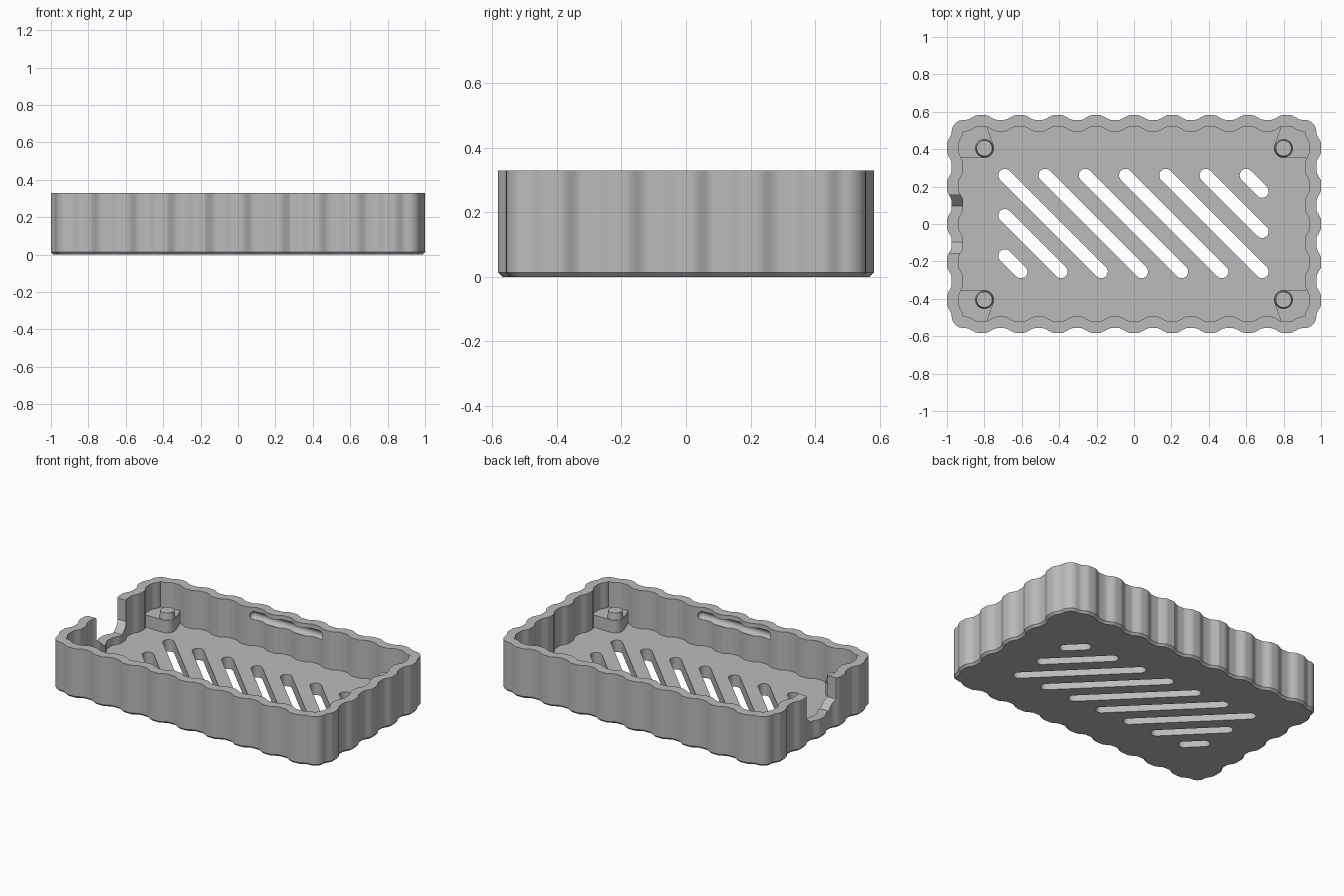
import bpy, bmesh, math
from mathutils import Vector, Matrix

old = bpy.data.objects.get("Cube")
if old:
    bpy.data.objects.remove(old, do_unlink=True)

HX, HY, R = 0.975, 0.557, 0.065      # wall outline at the wave troughs
PERIOD, WAVE = 0.2037, 0.0125
WALL, FLOOR, TOP = 0.062, 0.078, 0.33

grey = bpy.data.materials.new("plain_grey")
grey.use_nodes = True
grey.diffuse_color = (0.5, 0.5, 0.5, 1)
grey.node_tree.nodes["Principled BSDF"].inputs["Base Color"].default_value = (0.5, 0.5, 0.5, 1)


def make(name, bm):
    bmesh.ops.recalc_face_normals(bm, faces=bm.faces)
    mesh = bpy.data.meshes.new(name)
    bm.to_mesh(mesh)
    bm.free()
    mesh.materials.append(grey)
    obj = bpy.data.objects.new(name, mesh)
    bpy.context.collection.objects.link(obj)
    return obj


def activate(obj):
    bpy.ops.object.select_all(action='DESELECT')
    obj.select_set(True)
    bpy.context.view_layer.objects.active = obj


def ripple(t):
    c = 1.5 * math.cos(2 * math.pi * t / PERIOD)
    return WAVE * (1 + max(-1, min(1, c)))


def outline(inset):
    """Rippled rounded rectangle, anticlockwise, moved inwards by inset."""
    pts = []
    sx, sy, r = HX - R, HY - R, max(R - inset, 0.003)
    sides = [(sx, sy, 144), (sy, sx, 80), (sx, sy, 144), (sy, sx, 80)]
    for k, (along, across, n) in enumerate(sides):
        rot = Matrix.Rotation(k * math.pi / 2, 2)
        for i in range(n + 1):
            t = -along + 2 * along * i / n
            pts.append(rot @ Vector((t, -(across + R - inset + ripple(t)))))
        for i in range(1, 8):
            a = -math.pi / 2 + math.pi / 2 * i / 8
            pts.append(rot @ Vector((along + r * math.cos(a), -across + r * math.sin(a))))
    return pts


def prism(name, pts, axis_from, axis_to):
    """Extrude a closed list of points into a solid."""
    bm = bmesh.new()
    a = [bm.verts.new(Vector(p) + Vector(axis_from)) for p in pts]
    b = [bm.verts.new(Vector(p) + Vector(axis_to)) for p in pts]
    bm.faces.new(a)
    bm.faces.new(b)
    for i in range(len(a)):
        j = (i + 1) % len(a)
        bm.faces.new((a[i], a[j], b[j], b[i]))
    return make(name, bm)


def cut(target, cutter):
    cutter.hide_render = True
    activate(target)
    mod = target.modifiers.new("cut", 'BOOLEAN')
    mod.operation = 'DIFFERENCE'
    mod.solver = 'EXACT'
    mod.object = cutter
    bpy.ops.object.modifier_apply(modifier=mod.name)
    bpy.data.objects.remove(cutter, do_unlink=True)


# Tray shell: chamfered foot, rippled wall, flat rim and floor
bm = bmesh.new()
loops = []
for inset, z in ((0.014, 0), (0, 0.014), (0, TOP), (WALL, TOP), (WALL, FLOOR)):
    loops.append([bm.verts.new((p.x, p.y, z)) for p in outline(inset)])
for lo, hi in zip(loops, loops[1:]):
    for i in range(len(lo)):
        j = (i + 1) % len(lo)
        bm.faces.new((lo[i], lo[j], hi[j], hi[i]))
bm.faces.new(loops[0][::-1])
bm.faces.new(loops[-1])
tray = make("tray_shell", bm)

# Diagonal vent slots, clipped to a rectangle
X0, X1, Y0, Y1, SLOT = -0.69, 0.685, -0.255, 0.26, 0.035
for k in range(9):
    c = -0.86 + 0.215 * k
    xa = max(X0, c - Y1)
    xb = min(X1, c - Y0)
    pts = []
    for x, start in ((xa, 45), (xb, 225)):
        for i in range(13):
            a = math.radians(start + 15 * i)
            pts.append((x + SLOT * math.cos(a), c - x + SLOT * math.sin(a), 0))
    cut(tray, prism("slot_cutter", pts, (0, 0, -0.1), (0, 0, 0.2)))

# Cable notch with chamfered bottom corners in the right wall
notch = [(0, y, z) for y, z in ((-0.155, 0.5), (-0.155, 0.19), (-0.095, 0.13),
                                (0.095, 0.13), (0.155, 0.19), (0.155, 0.5))]
cut(tray, prism("notch_cutter", notch, (-1.1, 0, 0), (-0.85, 0, 0)))

# Round-ended snap grooves inside the long walls
for side in (-1, 1):
    bm = bmesh.new()
    bmesh.ops.create_uvsphere(bm, u_segments=24, v_segments=16, radius=0.028)
    for v in bm.verts:
        v.co = Vector((v.co.z, v.co.y, v.co.x))
        v.co.x += math.copysign(0.24, v.co.x) if abs(v.co.x) > 1e-5 else 0.24
    # Remove the doubled middle ring by stretching only its two neighbours
    mid = [v for v in bm.verts if abs(v.co.x - 0.24) < 1e-5]
    for v in mid:
        v.co.x = 0
    bmesh.ops.translate(bm, verts=bm.verts, vec=(0, side * 0.51, 0.275))
    cut(tray, make("groove_cutter", bm))

activate(tray)
bpy.ops.object.shade_smooth_by_angle(angle=math.radians(25))

# Corner supports with tapered locating pins
PX, PY, PR = 0.8, 0.405, 0.052
for sx, xname in ((1, "left"), (-1, "right")):
    for sy, yname in ((-1, "front"), (1, "back")):
        pts = [(0.95, 0.53), (0.79, 0.53)]
        for i in range(10):
            a = math.radians(165 + 105 * i / 9)
            pts.append((PX + PR * math.cos(a), PY + PR * math.sin(a)))
        pts.append((0.95, PY - PR))
        block = prism(f"{yname}_{xname}_support",
                      [(sx * x, sy * y, 0) for x, y in pts],
                      (0, 0, FLOOR - 0.02), (0, 0, 0.16))
        bm = bmesh.new()
        bmesh.ops.create_cone(bm, cap_ends=True, segments=32, radius1=0.05,
                              radius2=0.042, depth=0.06,
                              matrix=Matrix.Translation((sx * PX, sy * PY, 0.175)))
        pin = make(f"{yname}_{xname}_pin", bm)
        for obj in (block, pin):
            activate(obj)
            bpy.ops.object.shade_smooth_by_angle(angle=math.radians(30))
